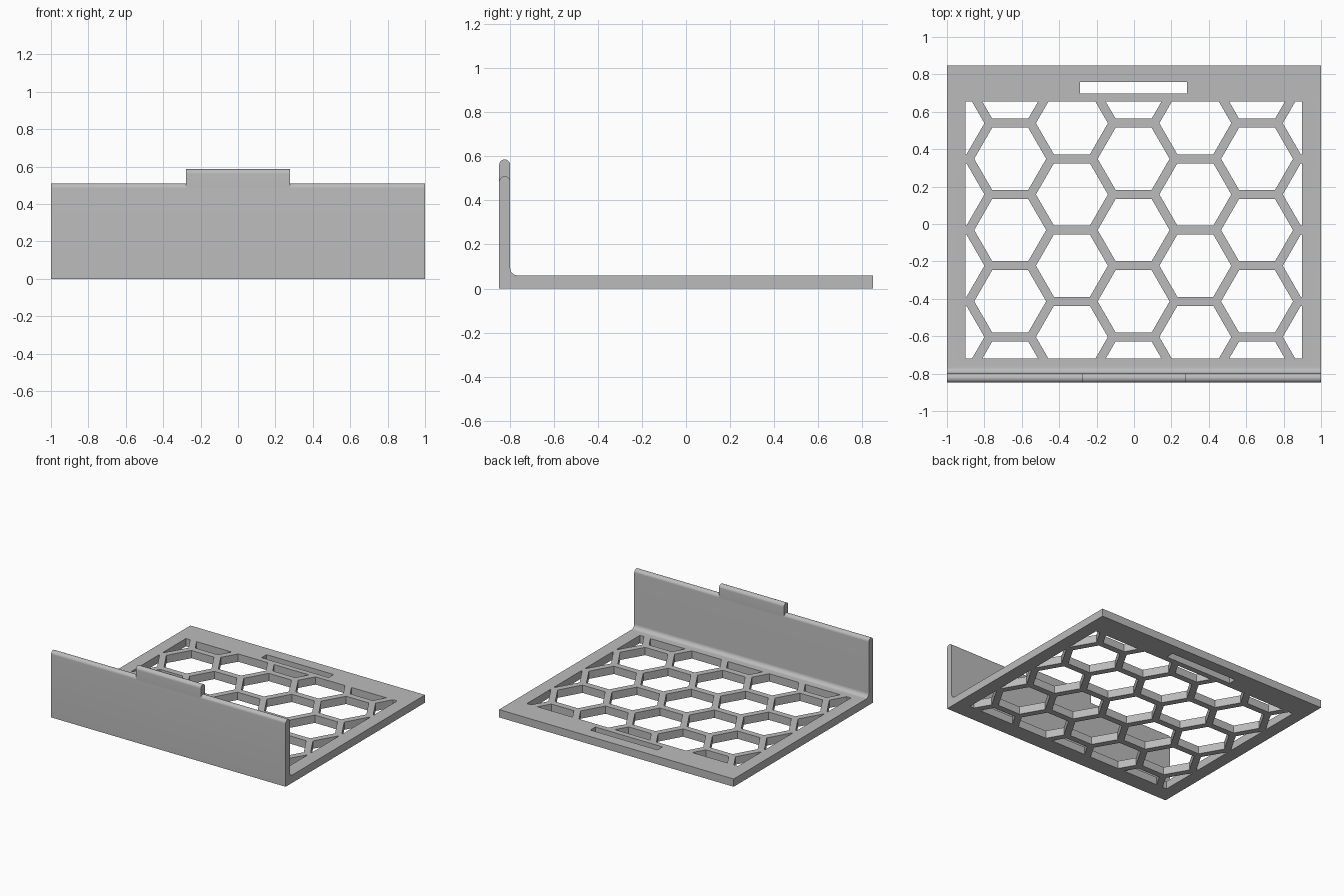
import bpy, bmesh
from math import sin, cos, pi, radians, sqrt
from mathutils import Vector

if "Cube" in bpy.data.objects:
    bpy.data.objects.remove(bpy.data.objects["Cube"])

grey = bpy.data.materials.new("plain grey")
grey.use_nodes = True
colour = (0.5, 0.5, 0.5, 1)
grey.diffuse_color = colour
grey.node_tree.nodes["Principled BSDF"].inputs["Base Color"].default_value = colour

FRONT, BACK = -0.848, 0.848
WALL, PLATE = 0.05, 0.06
INNER = FRONT + WALL
FILLET = 0.033
MIDDLE = -0.0325          # y centre of the grille
OFFSET = -0.002           # x centre of the grille


def make_object(name, bm):
    bmesh.ops.recalc_face_normals(bm, faces=bm.faces)
    mesh = bpy.data.meshes.new(name)
    bm.to_mesh(mesh)
    bm.free()
    mesh.materials.append(grey)
    obj = bpy.data.objects.new(name, mesh)
    bpy.context.collection.objects.link(obj)
    return obj


def arc(cy, cz, r, start, end, steps):
    angles = [radians(start + (end - start) * i / steps) for i in range(steps + 1)]
    return [(cy + r * cos(a), cz + r * sin(a)) for a in angles]


def extrude_profile(name, points, half_width):
    """Sweep a y-z outline along x."""
    bm = bmesh.new()
    face = bm.faces.new([bm.verts.new((-half_width, y, z)) for y, z in points])
    new = bmesh.ops.extrude_face_region(bm, geom=[face])["geom"]
    bmesh.ops.translate(bm, vec=(2 * half_width, 0, 0),
                        verts=[v for v in new if isinstance(v, bmesh.types.BMVert)])
    return make_object(name, bm)


def rounded_top(height):
    r = WALL / 2
    return arc(FRONT + r, height - r, r, 0, 180, 16)


# L-shaped bracket: base plate, filleted inner corner, round-topped front wall
outline = [(FRONT, 0), (BACK, 0), (BACK, PLATE)]
outline += arc(INNER + FILLET, PLATE + FILLET, FILLET, 270, 180, 10)
outline += rounded_top(0.51)
bracket = extrude_profile("bracket", outline, 1.0)

# Raised tab in the middle of the wall
seat = 0.51 - WALL / 2
tab = extrude_profile("wall_tab", [(FRONT, seat), (INNER, seat)] + rounded_top(0.586), 0.277)

# Honeycomb openings, clipped to a rectangular window
bm = bmesh.new()
pitch, apothem = 0.381, 0.1665
radius = apothem * 2 / sqrt(3)
for col in range(-3, 4):
    for row in range(-3, 4):
        cx = OFFSET + col * pitch * sqrt(3) / 2
        cy = MIDDLE + (row + 0.5 * (col % 2)) * pitch
        ring = [bm.verts.new((cx + radius * cos(k * pi / 3), cy + radius * sin(k * pi / 3), -0.05))
                for k in range(6)]
        bm.faces.new(ring)
for normal, reach in (((1, 0, 0), 0.9), ((-1, 0, 0), 0.9), ((0, 1, 0), 0.6875), ((0, -1, 0), 0.6875)):
    n = Vector(normal)
    bmesh.ops.bisect_plane(bm, geom=bm.verts[:] + bm.edges[:] + bm.faces[:],
                           plane_co=Vector((OFFSET, MIDDLE, 0)) + n * reach,
                           plane_no=n, clear_outer=True)

# Long slot behind the grille
bm.faces.new([bm.verts.new((OFFSET + x, y, -0.05)) for x, y in
              ((-0.286, 0.698), (0.286, 0.698), (0.286, 0.759), (-0.286, 0.759))])
new = bmesh.ops.extrude_face_region(bm, geom=bm.faces[:])["geom"]
bmesh.ops.translate(bm, vec=(0, 0, 0.2), verts=[v for v in new if isinstance(v, bmesh.types.BMVert)])
cutter = make_object("opening_cutter", bm)
cutter.hide_render = True

# Cut the openings and drop the cutter
cut = bracket.modifiers.new("openings", 'BOOLEAN')
cut.operation = 'DIFFERENCE'
cut.solver = 'EXACT'
cut.object = cutter
bpy.context.view_layer.objects.active = bracket
bpy.ops.object.modifier_apply(modifier=cut.name)
bpy.data.objects.remove(cutter)

# Smooth the rounded edges, keep corners sharp
for obj in (bracket, tab):
    bpy.ops.object.select_all(action='DESELECT')
    obj.select_set(True)
    bpy.context.view_layer.objects.active = obj
    bpy.ops.object.shade_smooth_by_angle(angle=radians(30))
